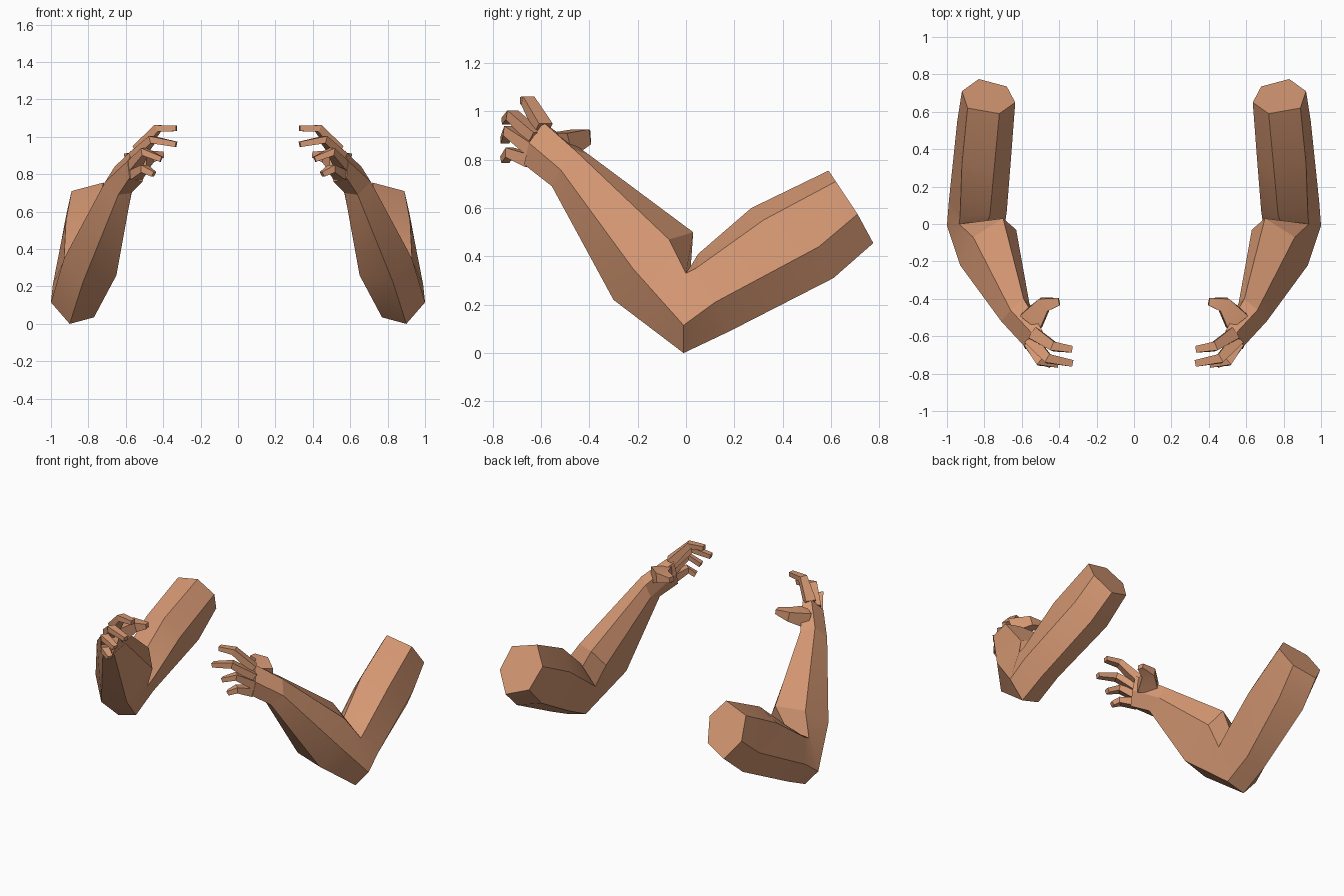
import bpy, bmesh, math
from mathutils import Vector

# Remove the default object
default = bpy.data.objects.get("Cube")
if default:
    bpy.data.objects.remove(default, do_unlink=True)

# Skin colour
skin = bpy.data.materials.new("skin_tan")
skin.use_nodes = True
skin.diffuse_color = (0.66, 0.31, 0.17, 1)
skin.node_tree.nodes["Principled BSDF"].inputs["Base Color"].default_value = skin.diffuse_color


def loft(name, rings, side):
    """Skin a closed tube through matching rings; side mirrors it across x."""
    bm = bmesh.new()
    loops = [[bm.verts.new((side * p[0], p[1], p[2])) for p in ring] for ring in rings]
    for lower, upper in zip(loops, loops[1:]):
        count = len(lower)
        for i in range(count):
            j = (i + 1) % count
            bm.faces.new((lower[i], lower[j], upper[j], upper[i]))
    bm.faces.new(loops[0])
    bm.faces.new(loops[-1])
    bmesh.ops.recalc_face_normals(bm, faces=bm.faces)
    # Soft shading on gentle bends, crisp edges elsewhere
    for face in bm.faces:
        face.smooth = True
    for edge in bm.edges:
        edge.smooth = edge.calc_face_angle(0) < math.radians(22)
    mesh = bpy.data.meshes.new(name)
    bm.to_mesh(mesh)
    bm.free()
    mesh.materials.append(skin)
    obj = bpy.data.objects.new(name, mesh)
    bpy.context.collection.objects.link(obj)
    return obj


def hundredths(*points):
    """Turn points given in hundredths of a unit into vectors."""
    return [Vector(p) / 100 for p in points]


def finger_rings(path, widths, flat):
    """Square sections along a bent path, squared up to the palm direction."""
    rings = []
    for i, point in enumerate(path):
        before = path[max(i - 1, 0)]
        after = path[min(i + 1, len(path) - 1)]
        along = (after - before).normalized()
        across = along.cross(flat).normalized()
        up = across.cross(along)
        w = widths[i]
        rings.append([point + across * w * a + up * w * b * 0.8
                      for a, b in ((1, 1), (-1, 1), (-1, -1), (1, -1))])
    return rings


# Six-sided sections: top inner, inner, low inner, bottom, outer, top outer
shoulder_cut = hundredths((72, 59, 75.5), (63.5, 65, 65), (68, 73.5, 51),
                          (83, 77.5, 45.5), (92, 71, 57.5), (89, 62, 71))
upper_arm = hundredths((75, 27, 60), (66, 32, 48), (70, 57, 35),
                       (86, 61, 31), (94.5, 55, 44), (92, 32, 55))
above_elbow = hundredths((77, 5, 41), (68, 7, 30), (77, 18, 13),
                         (90, 18, 9), (99, 12, 21), (93, 4, 35))
elbow = hundredths((78, 2, 36), (69, 0, 25), (77, -1, 3.5),
                   (90, -1, 0), (100, -1, 11.5), (93.5, 0, 33))
forearm = hundredths((70, 3, 50), (63, -3, 40), (65, -28, 26),
                     (83, -30, 22), (93, -22, 35), (86, -7, 47))
wrist = hundredths((59, -40, 82), (56, -42, 74), (57, -53, 70),
                   (64, -55.5, 69), (71, -52, 76), (66, -46, 84))
knuckles = hundredths((49, -57, 94), (49, -60, 85), (51, -64, 76),
                      (58, -67, 78), (59, -65, 87), (54, -59, 95.5))

# Finger paths: base, knuckle bend, tip
fingers = {
    "index_finger": hundredths((53, -59, 93), (43, -65.5, 104.5), (33, -67, 104.5)),
    "middle_finger": hundredths((55, -62, 89), (46, -72, 98.5), (33, -74.5, 96)),
    "ring_finger": hundredths((56, -63, 84), (50, -73.5, 92), (41, -75, 88)),
    "little_finger": hundredths((55, -64, 79.5), (50, -73, 83), (45, -75, 80)),
}
thumb = hundredths((55, -52, 86), (48, -43, 89.5), (40, -41.5, 90.5))

for side, label in ((1, "left"), (-1, "right")):
    # Arm from the cut shoulder to the wrist, then the palm
    loft(label + "_arm", [shoulder_cut, upper_arm, above_elbow, elbow, forearm, wrist], side)
    loft(label + "_palm", [wrist, knuckles], side)
    # Four tapered fingers
    for name, path in fingers.items():
        loft(label + "_" + name, finger_rings(path, (0.034, 0.025, 0.018), Vector((0, 0, 1))), side)
    # Thumb reaching inward behind the palm
    loft(label + "_thumb", finger_rings(thumb, (0.065, 0.04, 0.02), Vector((0, 0, 1))), side)
